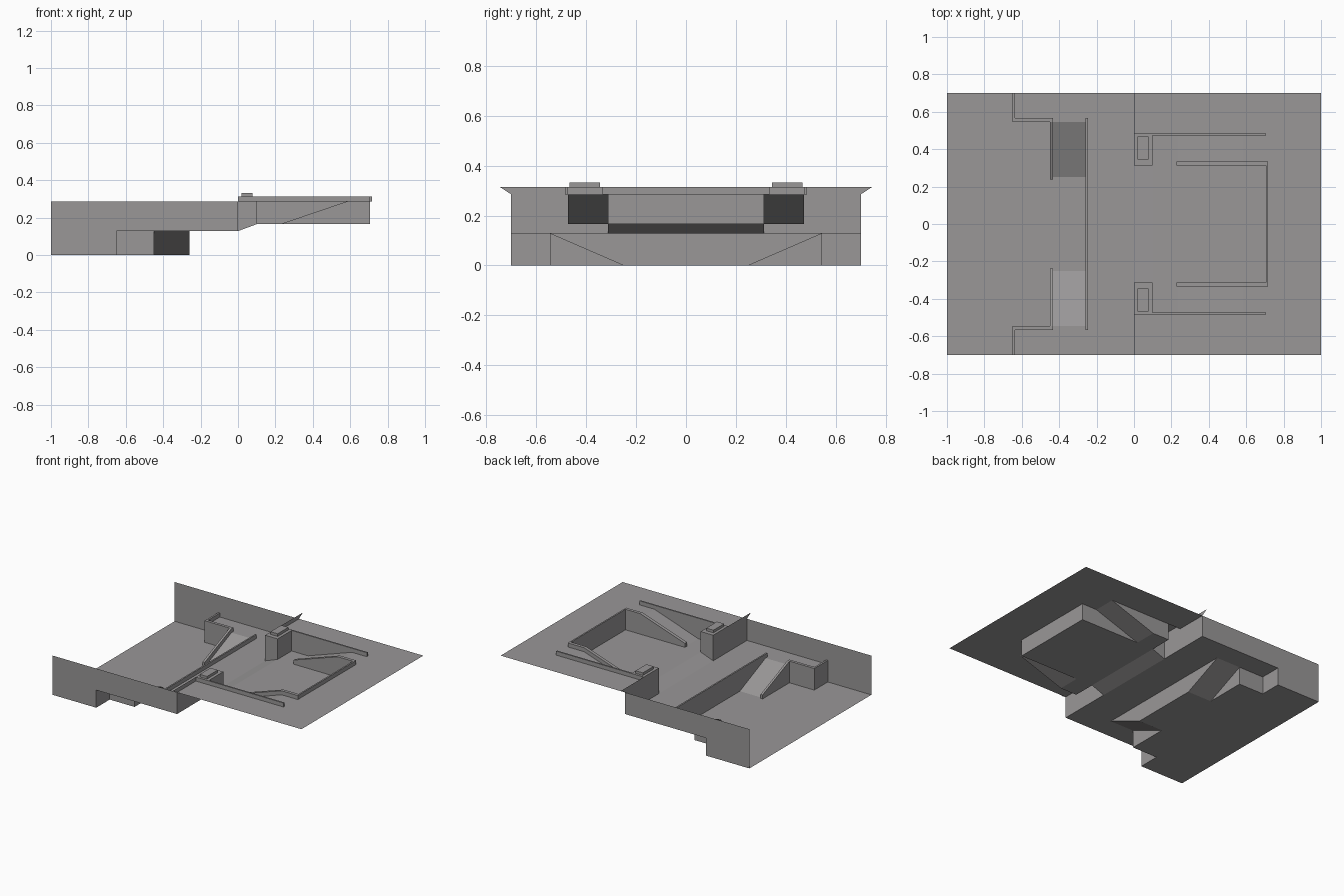
import bpy

if "Cube" in bpy.data.objects:
    bpy.data.objects.remove(bpy.data.objects["Cube"])

# one flat colour
grey = bpy.data.materials.new("concrete_grey")
grey.diffuse_color = (0.32, 0.31, 0.312, 1)
grey.use_nodes = True
grey.node_tree.nodes["Principled BSDF"].inputs["Base Color"].default_value = grey.diffuse_color

# shared levels and lines
LOW, MID, PIT, TOP = 0.0, 0.128, 0.165, 0.285
RAIL = 0.029            # rail height
W = 0.7                 # half width
XA, XB, XC = -0.65, -0.45, -0.258   # landing start, low ramp outer and inner side
YL, YR = 0.545, 0.25    # low ramp top and foot
YP, YC = 0.312, 0.473   # pit side, corridor side
XP, XE = 0.1, 0.705     # pillar back, pit end
X0, X1 = 0.232, 0.585   # high ramp foot and top


def build(name, faces, mirror=True):
    """Sheet object from polygons; mirrored copies are added across y = 0."""
    verts, polys = [], []
    for side in ((1, -1) if mirror else (1,)):
        for f in faces:
            pts = [(x, y * side, z) for x, y, z in f]
            if side < 0:
                pts.reverse()
            polys.append(range(len(verts), len(verts) + len(pts)))
            verts += pts
    me = bpy.data.meshes.new(name)
    me.from_pydata(verts, [], [list(p) for p in polys])
    me.materials.append(grey)
    ob = bpy.data.objects.new(name, me)
    bpy.context.collection.objects.link(ob)
    return ob


def flat(x0, x1, y0, y1, z0, z1=None):
    """Floor panel, optionally sloping along x."""
    z1 = z0 if z1 is None else z1
    return [(x0, y0, z0), (x1, y0, z1), (x1, y1, z1), (x0, y1, z0)]


def wall_x(x, pts):
    return [(x, y, z) for y, z in pts]


def wall_y(y, pts):
    return [(x, y, z) for x, z in pts]


def rect(a0, a1, z0, z1):
    return [(a0, z0), (a1, z0), (a1, z1), (a0, z1)]


def prism(bottom, top):
    """Closed solid between two matching loops."""
    n = len(bottom)
    return [bottom[::-1], top] + [
        [bottom[i], bottom[(i + 1) % n], top[(i + 1) % n], top[i]] for i in range(n)]


def box(x0, x1, y0, y1, z0, z1):
    return prism(flat(x0, x1, y0, y1, z0), flat(x0, x1, y0, y1, z1))


# floors
build("low_floor", [flat(-1, XA, 0, W, LOW), flat(XA, XB, 0, YL, LOW),
                    flat(XB, XC, 0, YR, LOW)])
build("middle_floor", [flat(XC, 0, 0, W, MID), flat(XA, XC, YL, W, MID)])
build("pit_floor", [flat(0, XP, 0, YP, MID, PIT), flat(XP, XE, 0, YP, PIT),
                    flat(XP, X0, YP, YC, PIT)])
build("upper_floor", [flat(0, 1, YC, W, TOP), flat(X1, XE, YP, YC, TOP),
                      flat(XE, 1, 0, YC, TOP)])

# ramps
build("low_ramp", [[(XB, YR, LOW), (XC, YR, LOW), (XC, YL, MID), (XB, YL, MID)]])
build("high_ramp", [flat(X0, X1, YP, YC, PIT, TOP)])

# retaining walls
build("side_wall", [wall_y(W, rect(-1, XA, LOW, TOP)), wall_y(W, rect(XA, 0, MID, TOP))])
build("landing_wall", [wall_x(XA, rect(YL, W, LOW, MID)),
                       wall_y(YL, rect(XA, XB, LOW, MID)),
                       wall_x(XB, [(YR, LOW), (YL, LOW), (YL, MID)]),
                       wall_x(XC, [(0, LOW), (YR, LOW), (YL, MID), (0, MID)])])
build("pit_wall", [wall_x(0, rect(YP, W, MID, TOP)),
                   wall_x(XE, rect(0, YP, PIT, TOP)),
                   wall_y(YP, [(X0, PIT), (XE, PIT), (XE, TOP), (X1, TOP)]),
                   wall_y(YC, [(XP, PIT), (X0, PIT), (X1, TOP), (XP, TOP)])])

# pillars, open underneath, each with a cap block
PT, YO = TOP + RAIL, 0.484
build("pillar", [wall_y(YP, [(0, MID), (XP, PIT), (XP, PT), (0, PT)]),
                 wall_x(XP, rect(YP, YC, PIT, TOP)),
                 wall_x(XP, rect(YP, YO, TOP, PT)),
                 wall_x(0, rect(YP, YO, TOP, PT)),
                 flat(0, XP, YP, YO, PT)])
build("pillar_cap", box(0.02, 0.078, 0.344, 0.467, PT, 0.333))

# rails on the upper level
build("corridor_rail", box(0, XE, YC, YO, TOP, PT))
build("end_rail", box(XE, XE + 0.011, -0.335, 0.335, TOP, PT), mirror=False)
profile = [(X0 - 0.005, PIT), (X0, PIT), (X1, TOP), (XE, TOP),
           (XE, PT), (X1, PT), (X0 - 0.005, PIT + RAIL)]
build("high_ramp_rail", prism(wall_y(YP, profile), wall_y(0.335, profile)))
build("wing_panel", [wall_x(0, [(YO, TOP), (W, TOP), (0.745, PT), (YO, PT)])])

# rails around the low landing
MT = MID + RAIL
build("landing_rail", box(XA, XA + 0.014, YL, W, MID, MT)
      + box(XA + 0.014, -0.434, YL, 0.566, MID, MT))
profile = [(YR - 0.013, LOW), (YR, LOW), (YL, MID), (YL, MT), (YR - 0.013, RAIL)]
build("low_ramp_rail", prism(wall_x(XB, profile), wall_x(-0.434, profile)))
build("ledge_rail", box(XC, XC + 0.011, -0.566, 0.566, MID, MT), mirror=False)
